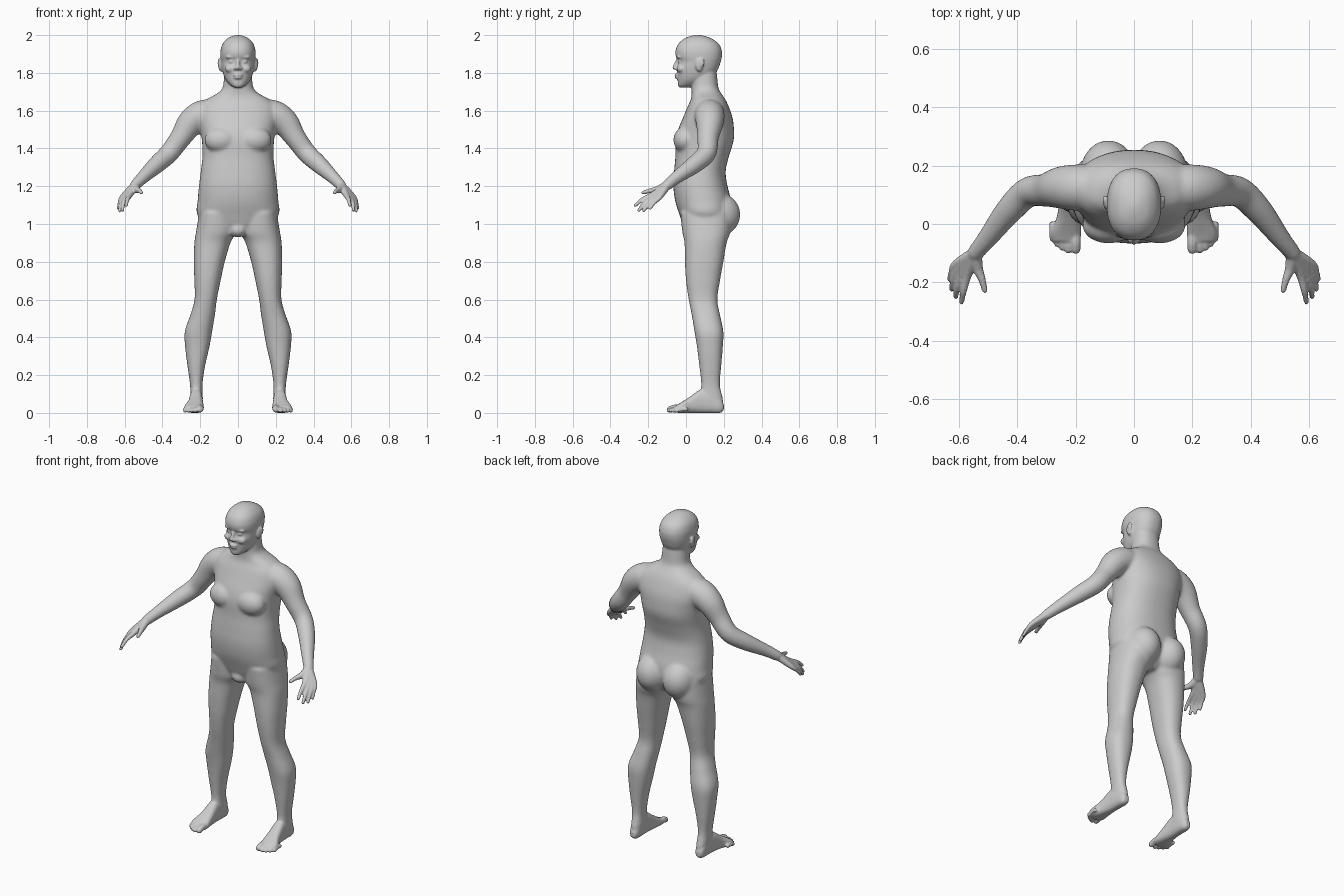
import bpy, bmesh, math
from mathutils import Vector, Matrix


def spline(rows, steps=5):
    """Catmull-Rom resampling of rows of numbers."""
    rows = [Vector(r) for r in rows]
    out = []
    for i in range(len(rows) - 1):
        a, b = rows[max(i - 1, 0)], rows[i]
        c, d = rows[i + 1], rows[min(i + 2, len(rows) - 1)]
        for k in range(steps):
            t = k / steps
            out.append(0.5 * (2 * b + (c - a) * t + (2 * a - 5 * b + 4 * c - d) * t * t
                              + (3 * b - a - 3 * c + d) * t ** 3))
    return out + [rows[-1]]


def skin(bm, rings):
    """Closed surface through a list of rings of points."""
    vs = [[bm.verts.new(p) for p in r] for r in rings]
    n = len(vs[0])
    for a, b in zip(vs, vs[1:]):
        for i in range(n):
            j = (i + 1) % n
            bm.faces.new((a[i], a[j], b[j], b[i]))
    bm.faces.new(vs[0])
    bm.faces.new(vs[-1])


def loft(bm, rows, axis='Z', e=2.3, n=40):
    """Superellipse sections: (position, x0, x1, low, high) stacked along z or y."""
    rings = []
    for p, x0, x1, lo, hi in spline(rows):
        ring = []
        for i in range(n):
            a = 2 * math.pi * i / n
            c, s = math.cos(a), math.sin(a)
            u = (x0 + x1) / 2 + (x1 - x0) / 2 * math.copysign(abs(c) ** (2 / e), c)
            v = (lo + hi) / 2 + (hi - lo) / 2 * math.copysign(abs(s) ** (2 / e), s)
            ring.append((u, v, p) if axis == 'Z' else (u, p, v))
        rings.append(ring)
    skin(bm, rings)


def tube(bm, rows, n=16):
    """Round limb along points (x, y, z, radius) with a rounded tip."""
    pts = spline(rows)
    d = (pts[-1] - pts[-2]).xyz.normalized()
    r = pts[-1].w
    tip = [Vector((*(pts[-1].xyz + d * r * math.sin(a)), r * math.cos(a))) for a in (0.5, 1.0, 1.4)]
    pts += tip
    rings = []
    for i, p in enumerate(pts):
        t = (pts[min(i + 1, len(pts) - 1)] - pts[max(i - 1, 0)]).xyz.normalized()
        u = t.cross(Vector((0.83, 0.2, 0.52))).normalized()
        v = t.cross(u)
        rings.append([p.xyz + p.w * (u * math.cos(2 * math.pi * k / n) + v * math.sin(2 * math.pi * k / n))
                      for k in range(n)])
    skin(bm, rings)


def ball(bm, loc, radii):
    m = Matrix.Translation(loc) @ Matrix.Diagonal((*radii, 1))
    bmesh.ops.create_uvsphere(bm, u_segments=24, v_segments=14, radius=1, matrix=m)


def mirror(bm):
    dup = bmesh.ops.duplicate(bm, geom=bm.verts[:] + bm.edges[:] + bm.faces[:])
    for v in dup['geom']:
        if isinstance(v, bmesh.types.BMVert):
            v.co.x *= -1


def fuse(bm, name, voxel, smooth):
    """Blend all overlapping pieces into one skin."""
    bmesh.ops.recalc_face_normals(bm, faces=bm.faces[:])
    me = bpy.data.meshes.new(name)
    bm.to_mesh(me)
    bm.free()
    ob = bpy.data.objects.new(name, me)
    bpy.context.collection.objects.link(ob)
    bpy.ops.object.select_all(action='DESELECT')
    bpy.context.view_layer.objects.active = ob
    ob.select_set(True)
    r = ob.modifiers.new("blend", 'REMESH')
    r.mode, r.voxel_size = 'VOXEL', voxel
    s = ob.modifiers.new("soften", 'SMOOTH')
    s.factor, s.iterations = 0.5, smooth
    bpy.ops.object.convert(target='MESH')
    return bpy.context.view_layer.objects.active


# ---- trunk and limbs, strongly blended ----
bm = bmesh.new()
# leg
loft(bm, [(1.06, .02, .205, -.03, .24), (.96, .012, .222, -.02, .235), (.9, .04, .231, -.008, .215),
          (.8, .07, .234, -.006, .198), (.7, .092, .231, 0, .18), (.6, .112, .23, .014, .166),
          (.52, .122, .252, .03, .18), (.43, .137, .282, .045, .198), (.35, .151, .28, .058, .195),
          (.25, .174, .268, .07, .187), (.15, .188, .254, .08, .18), (.08, .186, .252, .07, .195),
          (.04, .188, .25, .07, .2)])
# arm
tube(bm, [(.12, .125, 1.585, .075), (.19, .125, 1.575, .08), (.25, .125, 1.535, .073),
          (.305, .116, 1.455, .057), (.365, .108, 1.375, .052), (.43, .045, 1.315, .047),
          (.50, -.045, 1.25, .035), (.545, -.10, 1.205, .029)], 24)
# chest muscle and buttock
ball(bm, (.088, -.005, 1.445), (.09, .062, .07))
ball(bm, (.088, .17, 1.05), (.098, .118, .115))
mirror(bm)
# torso and neck
loft(bm, [(z, -w, w, f, b) for z, w, f, b in (
    (.945, .06, .03, .17), (.98, .15, -.008, .21), (1.05, .216, -.035, .24), (1.12, .214, -.057, .24),
    (1.2, .207, -.067, .22), (1.28, .197, -.063, .21), (1.36, .188, -.056, .228), (1.44, .191, -.055, .252),
    (1.5, .2, -.042, .254), (1.56, .212, -.017, .247), (1.62, .205, .008, .227), (1.66, .165, .026, .208),
    (1.69, .112, .03, .188), (1.72, .082, .028, .172), (1.78, .074, .025, .165), (1.83, .07, .03, .16))])
ball(bm, (0, .025, .97), (.05, .048, .042))
trunk = fuse(bm, "trunk", .008, 8)

# ---- hands, feet and ears ----
bm = bmesh.new()
wrist = (.545, -.10, 1.205)
fingers = [((.572, -.175, 1.155), (.585, -.23, 1.13), (.592, -.268, 1.098)),
           ((.588, -.165, 1.147), (.606, -.218, 1.112), (.612, -.25, 1.072)),
           ((.602, -.153, 1.142), (.62, -.196, 1.107), (.626, -.224, 1.07)),
           ((.612, -.138, 1.143), (.627, -.168, 1.113), (.634, -.19, 1.082))]
for i, (knuckle, mid, tip) in enumerate(fingers):
    k = .9 if i == 3 else 1
    tube(bm, [(*wrist, .023), (*knuckle, .016 * k), (*mid, .0115 * k), (*tip, .009 * k)], 12)
tube(bm, [(*wrist, .024), (.537, -.15, 1.183, .019), (.522, -.19, 1.176, .013), (.512, -.228, 1.166, .01)], 12)
# foot
loft(bm, [(.2, .205, .235, .015, .045), (.18, .193, .247, 0, .08), (.13, .188, .253, 0, .12),
          (.08, .188, .256, 0, .125), (.02, .184, .266, 0, .085), (-.03, .181, .285, 0, .053),
          (-.06, .188, .278, .002, .036)], 'Y', 2.6)
# toes
for x, y, r in ((.2, -.086, .018), (.226, -.09, .0125), (.246, -.081, .012), (.264, -.068, .0115), (.28, -.052, .011)):
    tube(bm, [(x, y + .06, r + .008, r), (x, y + .025, r + .008, r), (x, y, r, r * .95)], 12)
# ear, eye, cheek, nostril
ball(bm, (.091, .07, 1.843), (.014, .021, .036))
ball(bm, (.1, .082, 1.853), (.008, .015, .024))
ball(bm, (.033, -.031, 1.86), (.017, .013, .011))
ball(bm, (.04, -.025, 1.822), (.03, .024, .022))
ball(bm, (.035, -.034, 1.884), (.03, .015, .009))
ball(bm, (.012, -.053, 1.825), (.011, .012, .009))
mirror(bm)
# head
loft(bm, [(z, -w, w, f, b) for z, w, f, b in (
    (1.722, .018, -.034, .02), (1.735, .04, -.042, .06), (1.76, .063, -.044, .115), (1.79, .077, -.046, .15),
    (1.825, .085, -.05, .172), (1.86, .09, -.042, .184), (1.888, .093, -.054, .19), (1.92, .092, -.055, .189),
    (1.955, .081, -.04, .173), (1.982, .056, -.008, .135), (1.996, .027, .028, .095), (2.001, .006, .055, .067))])
# nose and lips
tube(bm, [(0, -.043, 1.87, .009), (0, -.053, 1.848, .01), (0, -.06, 1.828, .012)], 12)
ball(bm, (0, -.045, 1.789), (.025, .016, .008))
ball(bm, (0, -.043, 1.775), (.022, .016, .008))
bm.from_mesh(trunk.data)
bpy.data.objects.remove(trunk)
body = fuse(bm, "human_body", .0055, 2)
bpy.ops.object.shade_smooth()
